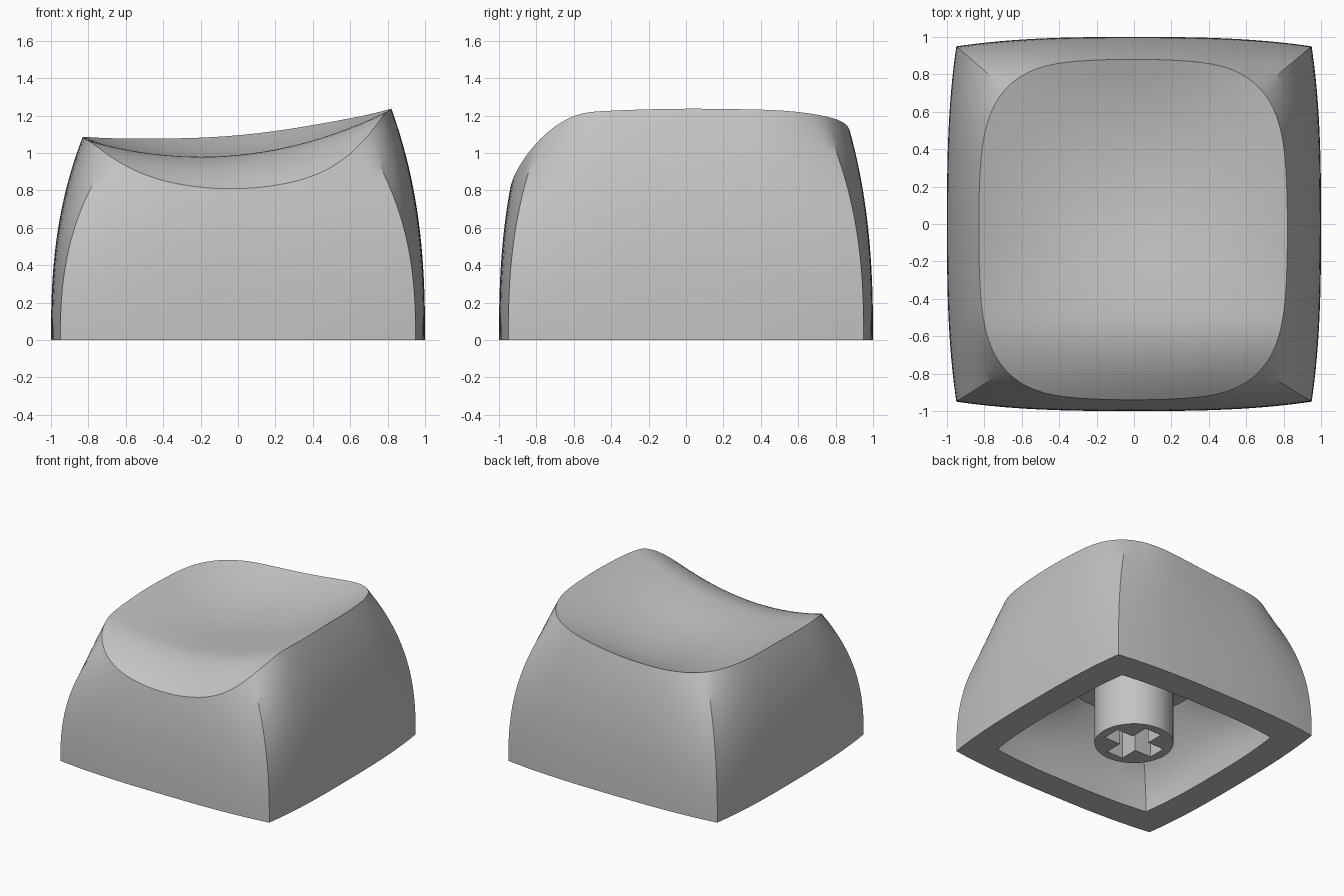
import bpy, bmesh, math

if "Cube" in bpy.data.objects:
    bpy.data.objects.remove(bpy.data.objects["Cube"])

PER_SIDE = 32
CEILING = 0.55

grey = bpy.data.materials.new("grey_plastic")
grey.use_nodes = True
colour = (0.55, 0.55, 0.55, 1)
grey.diffuse_color = colour
grey.node_tree.nodes["Principled BSDF"].inputs["Base Color"].default_value = colour


def finish(bm, name):
    bmesh.ops.recalc_face_normals(bm, faces=bm.faces)
    mesh = bpy.data.meshes.new(name)
    bm.to_mesh(mesh)
    bm.free()
    mesh.materials.append(grey)
    obj = bpy.data.objects.new(name, mesh)
    bpy.context.collection.objects.link(obj)
    bpy.ops.object.select_all(action="DESELECT")
    obj.select_set(True)
    bpy.context.view_layer.objects.active = obj
    bpy.ops.object.shade_smooth_by_angle(angle=math.radians(30))


def bridge(bm, a, b):
    for i in range(len(a)):
        j = (i + 1) % len(a)
        bm.faces.new((a[i], a[j], b[j], b[i]))


def ring(bm, points):
    return [bm.verts.new(p) for p in points]


def bowed_square(corner, bow):
    """Square with crisp corners and slightly bulging sides."""
    pts = []
    for side in range(4):
        c, s = round(math.cos(side * math.pi / 2)), round(math.sin(side * math.pi / 2))
        for i in range(PER_SIDE):
            u = math.tan((i / PER_SIDE - 0.5) * math.pi / 2)
            x, y = corner + bow * (1 - abs(u) ** 2.8), corner * u
            pts.append((x * c - y * s, x * s + y * c))
    return pts


def soft_square(rx, ry, cx, cy, power, corner_push):
    """Rounded outline with bowed sides; corner_push fills out the corners."""
    pts = []
    for i in range(4 * PER_SIDE):
        a = (i / PER_SIDE - 0.5) * math.pi / 2
        c, s = math.cos(a), math.sin(a)
        r = (abs(c) ** power + abs(s) ** power) ** (-1 / power)
        r *= 1 + corner_push * math.sin(2 * a) ** 4
        pts.append((cx + rx * r * c, cy + ry * r * s))
    return pts


def top_height(x, y):
    """Dished top: rolls down at the front, rises to a lip at the back."""
    crest = 0.98 + 0.242 * (x + 0.2) ** 2
    if y < -0.5:
        return crest - (0.93 + 0.38 * x) * (y + 0.5) ** 2
    dish = 0.955 + 0.094 * x + 0.305 * x * x
    if y < 0.1:
        t = (y + 0.5) / 0.6
        t = t * t * (3 - 2 * t)
        return crest + (dish - crest) * t
    back = 1.095 + 0.09 * x + 0.16 * x * x
    return dish + (back - dish) * ((y - 0.1) / 0.78) ** 2.2


def loft(bm, base, end, heights, steps, power, first):
    """Curved wall leaning in from the base outline to the end outline."""
    prev = first
    for k in range(1, steps + 1):
        t = k / steps
        f = t ** power
        row = ring(bm, [(bx + (ex - bx) * f, by + (ey - by) * f, h * t)
                        for (bx, by), (ex, ey), h in zip(base, end, heights)])
        bridge(bm, prev, row)
        prev = row
    return prev


# Shell: outer walls, dished top, bottom edge and hollow underside
bm = bmesh.new()
outer = bowed_square(0.95, 0.05)
rim = soft_square(0.825, 0.91, -0.005, -0.03, 2.8, 0.058)
base_ring = ring(bm, [(x, y, 0) for x, y in outer])
prev = loft(bm, outer, rim, [top_height(x, y) for x, y in rim], 24, 2.5, base_ring)
TOP_RINGS = 30
for k in range(TOP_RINGS - 1, 0, -1):
    s = k / TOP_RINGS
    row = ring(bm, [(x * s, y * s, top_height(x * s, y * s)) for x, y in rim])
    bridge(bm, prev, row)
    prev = row
centre = bm.verts.new((0, 0, top_height(0, 0)))
for i in range(len(prev)):
    bm.faces.new((prev[i], prev[(i + 1) % len(prev)], centre))

inner = bowed_square(0.73, 0.04)
ceiling = soft_square(0.49, 0.49, 0, 0, 2.1, 0)
inner_ring = ring(bm, [(x, y, 0) for x, y in inner])
bridge(bm, base_ring, inner_ring)
last = loft(bm, inner, ceiling, [CEILING] * len(inner), 14, 2.4, inner_ring)
bm.faces.new(last)
finish(bm, "keycap_shell")

# Stem: round post with a cross-shaped socket
bm = bmesh.new()
SIDES = 64
angles = [2 * math.pi * i / SIDES for i in range(SIDES)]
circle = [(0.297 * math.cos(a), 0.297 * math.sin(a)) for a in angles]
L, W = 0.225, 0.075
cross = []
for side in range(4):
    for x, y in [(L, -W), (L, W), (W, W)]:
        for _ in range(side):
            x, y = -y, x
        cross.append((x, y))
open_rings = []
for outline, depth in ((circle, CEILING + 0.01), (cross, 0.43)):
    low = ring(bm, [(x, y, 0) for x, y in outline])
    high = ring(bm, [(x, y, depth) for x, y in outline])
    bridge(bm, low, high)
    bm.faces.new(high)
    open_rings.append(low)
edges = [bm.edges.get((r[i], r[(i + 1) % len(r)])) for r in open_rings for i in range(len(r))]
bmesh.ops.triangle_fill(bm, edges=edges, use_beauty=True, normal=(0, 0, -1))
finish(bm, "switch_stem")
